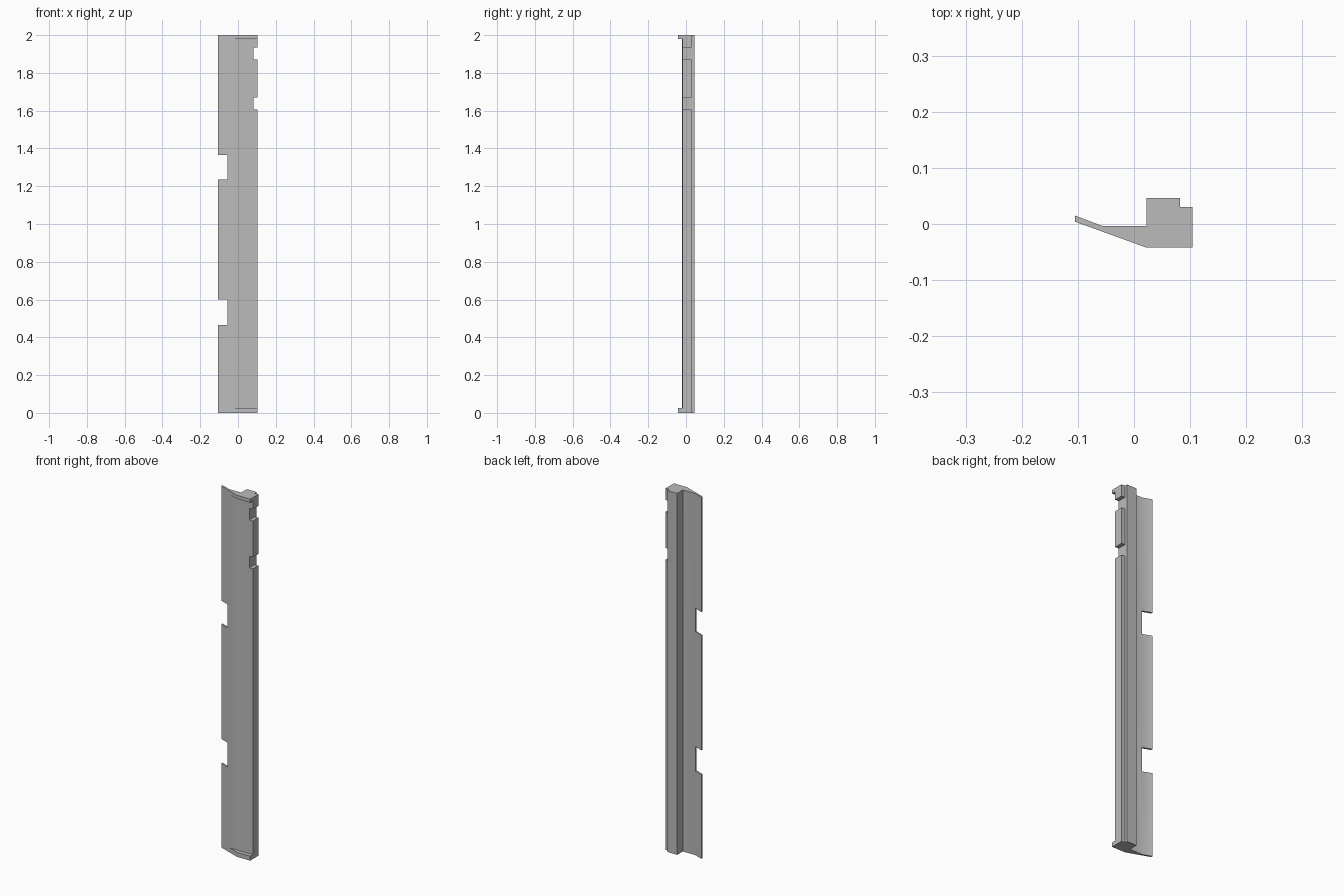
import bpy
import bmesh
import math

cube = bpy.data.objects.get("Cube")
if cube:
    bpy.data.objects.remove(cube, do_unlink=True)

grey = bpy.data.materials.new("plain grey")
grey.use_nodes = True
colour = (0.5, 0.5, 0.5, 1)
grey.diffuse_color = colour
grey.node_tree.nodes["Principled BSDF"].inputs["Base Color"].default_value = colour


def extrude_profile(name, outline, bottom, top):
    """Solid prism from an xy outline between two heights."""
    bm = bmesh.new()
    face = bm.faces.new([bm.verts.new((x, y, bottom)) for x, y in outline])
    made = bmesh.ops.extrude_face_region(bm, geom=[face])["geom"]
    moved = [v for v in made if isinstance(v, bmesh.types.BMVert)]
    bmesh.ops.translate(bm, verts=moved, vec=(0, 0, top - bottom))
    bmesh.ops.recalc_face_normals(bm, faces=bm.faces)
    mesh = bpy.data.meshes.new(name)
    bm.to_mesh(mesh)
    bm.free()
    mesh.materials.append(grey)
    obj = bpy.data.objects.new(name, mesh)
    bpy.context.collection.objects.link(obj)
    return obj


def cut(target, outline, bottom, top):
    """Cut a prism out of the target and discard the cutter."""
    cutter = extrude_profile("cutter", outline, bottom, top)
    cutter.hide_render = True
    mod = target.modifiers.new("cut", "BOOLEAN")
    mod.operation = "DIFFERENCE"
    mod.solver = "EXACT"
    mod.object = cutter
    bpy.context.view_layer.objects.active = target
    bpy.ops.object.modifier_apply(modifier=mod.name)
    bpy.data.objects.remove(cutter, do_unlink=True)


def box(x0, x1):
    return [(x0, -0.1), (x1, -0.1), (x1, 0.1), (x0, 0.1)]


# Full section: thin wing, stepped post and end-lip depth
trim = extrude_profile("trim_strip", [
    (-0.105, 0.004), (0.022, -0.042), (0.104, -0.042), (0.104, 0.03),
    (0.082, 0.03), (0.082, 0.046), (0.022, 0.046), (0.022, -0.004),
    (-0.055, -0.004), (-0.105, 0.015)], 0, 2)

# Recessed front between the two end lips
cut(trim, [(-0.035, -0.0214), (-0.035, -0.06), (0.12, -0.06),
           (0.12, -0.018), (0.0, -0.02)], 0.025, 1.98)

# Notches in the wing edge
for low, high in ((0.465, 0.6), (1.235, 1.365)):
    cut(trim, box(-0.2, -0.055), low, high)

# Notches in the post flange
for low, high in ((1.605, 1.67), (1.87, 1.935)):
    cut(trim, box(0.082, 0.2), low, high)

# Soft shading across the wing, crisp corners elsewhere
bpy.ops.object.select_all(action="DESELECT")
trim.select_set(True)
bpy.context.view_layer.objects.active = trim
bpy.ops.object.shade_smooth_by_angle(angle=math.radians(30))
